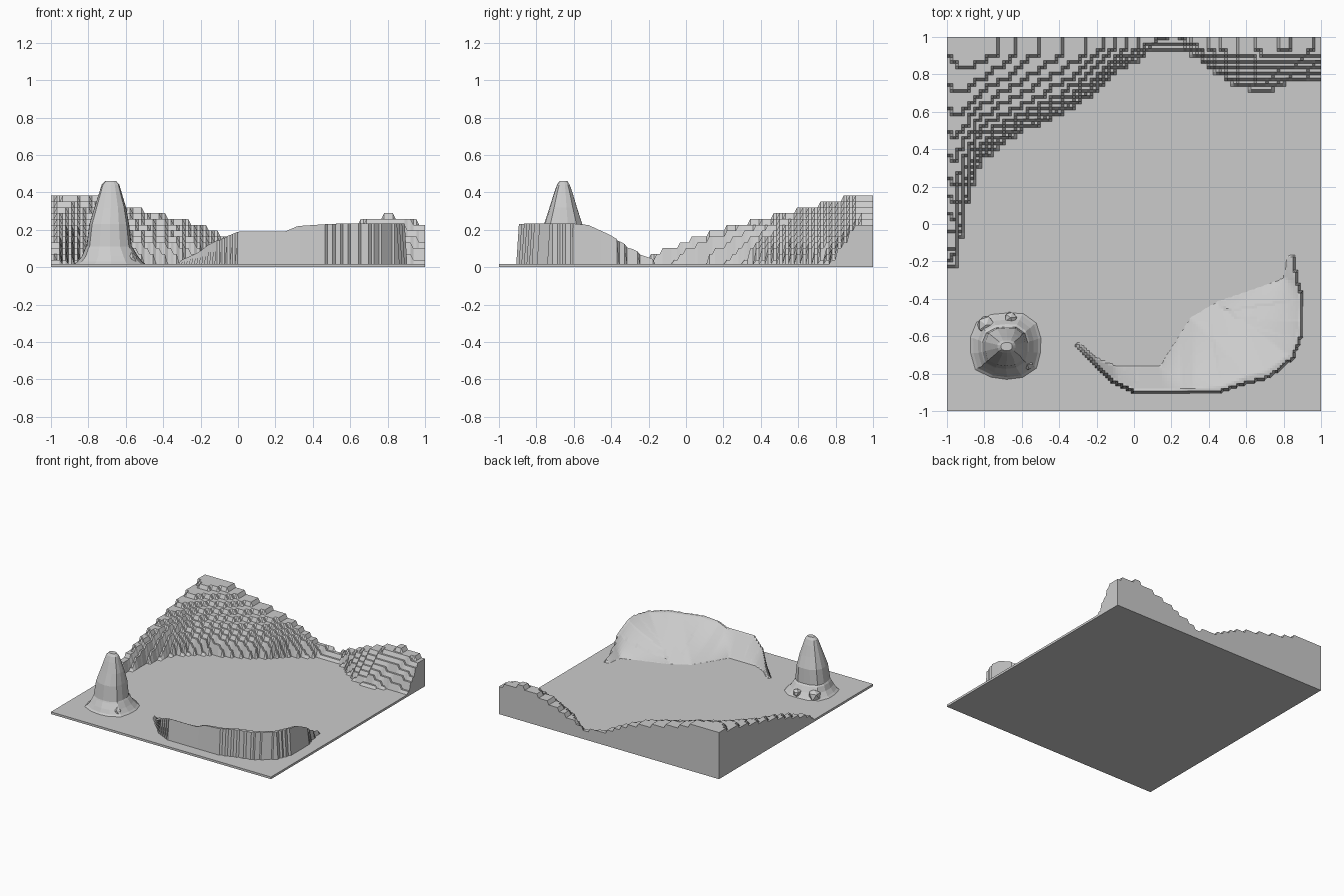
import bpy, bmesh, math, random
from mathutils import Vector
from mathutils.geometry import intersect_point_line

if "Cube" in bpy.data.objects:
    bpy.data.objects.remove(bpy.data.objects["Cube"])

random.seed(4)
BASE = 0.018          # thickness of the flat ground
BLOCK = 1 / 32        # size of the terrace blocks


def lerp_table(table, x):
    if x <= table[0][0]:
        return table[0][1]
    for (x0, v0), (x1, v1) in zip(table, table[1:]):
        if x <= x1:
            return v0 + (v1 - v0) * (x - x0) / (x1 - x0)
    return table[-1][1]


def add_object(name, bm):
    bmesh.ops.recalc_face_normals(bm, faces=bm.faces[:])
    me = bpy.data.meshes.new(name)
    bm.to_mesh(me)
    bm.free()
    ob = bpy.data.objects.new(name, me)
    bpy.context.collection.objects.link(ob)
    return ob


# Terraced hills: foot line, height along the back edge, steepness
FOOT = [(-1, -.24), (-.94, -.21), (-.91, .03), (-.87, .2), (-.82, .34), (-.72, .43),
        (-.6, .51), (-.42, .58), (-.3, .65), (-.2, .72), (-.1, .82), (0, .88), (.1, .94),
        (.25, .94), (.35, .9), (.45, .82), (.55, .75), (.7, .71), (.8, .76), (1, .79)]
BACK = [(-1, .36), (-.87, .39), (-.76, .37), (-.55, .31), (-.4, .275), (-.25, .24),
        (-.1, .17), (.05, .1), (.25, .08), (.4, .14), (.6, .22), (.8, .27), (.88, .26), (1, .22)]
POWER = [(-1, .68), (-.85, .55), (-.6, .4), (-.2, .4), (.2, .6), (.7, .75), (1, .7)]


def hill_height(x, y):
    bx = min(max((math.floor(x / BLOCK) + .5) * BLOCK, -.99), .99)
    by = min((math.floor(y / BLOCK) + .5) * BLOCK, .99)
    foot = lerp_table(FOOT, bx)
    if by <= foot:
        return BASE
    t = min(1, (by - foot) / max(.06, .93 - foot))
    h = lerp_table(BACK, bx) * t ** lerp_table(POWER, bx)
    return max(BASE, round(h / BLOCK) * BLOCK + .008)


# Ground and hills as one solid block
N = 128
bm = bmesh.new()
bmesh.ops.create_grid(bm, x_segments=N, y_segments=N, size=1)
border = [e for e in bm.edges if e.is_boundary]
skirt = bmesh.ops.extrude_edge_only(bm, edges=border)["geom"]
low = {g for g in skirt if isinstance(g, bmesh.types.BMVert)}
for v in bm.verts:
    v.co.z = 0 if v in low else hill_height(v.co.x + .001, v.co.y + .001)
rim = [e for e in bm.edges if e.verts[0] in low and e.verts[1] in low]
bmesh.ops.contextual_create(bm, geom=rim)
add_object("terraced_ground", bm)

# Curved dune: steep outer wall (with crest height), ramp falling to the inner line
OUTER = [Vector(p) for p in [(-.32, -.64, .04), (-.2, -.76, .1), (-.1, -.85, .15), (0, -.895, .19),
         (.25, -.895, .19), (.32, -.895, .22), (.47, -.895, .23), (.6, -.85, .235), (.72, -.82, .235),
         (.85, -.72, .235), (.89, -.62, .235), (.905, -.52, .225), (.9, -.4, .17),
         (.87, -.29, .1), (.85, -.17, .04)]]
INNER = [Vector(p) for p in [(.82, -.17, 0), (.8, -.29, 0), (.6, -.36, 0), (.45, -.41, 0),
         (.3, -.5, 0), (.2, -.66, 0), (.14, -.76, 0), (0, -.76, 0), (-.1, -.76, 0),
         (-.2, -.72, 0), (-.3, -.63, 0)]]


def nearest(path, x, y):
    """Distance to a path in plan, and the path height there."""
    best = (9, 0)
    p = Vector((x, y, 0))
    for a, b in zip(path, path[1:]):
        a2, b2 = Vector((a.x, a.y, 0)), Vector((b.x, b.y, 0))
        t = intersect_point_line(p, a2, b2)[1]
        t = min(max(t, 0), 1)
        best = min(best, ((p - a2.lerp(b2, t)).length, a.z + (b.z - a.z) * t))
    return best


def inside(x, y):
    loop, hit = OUTER + INNER, False
    for a, b in zip(loop, loop[1:] + loop[:1]):
        if (a.y > y) != (b.y > y) and x < a.x + (b.x - a.x) * (y - a.y) / (b.y - a.y):
            hit = not hit
    return hit


def dune_height(x, y):
    if not inside(x, y):
        return BASE - .004
    d_out, crest = nearest(OUTER, x, y)
    d_in = nearest(INNER, x, y)[0]
    return BASE + (crest - BASE) * min(1, 1.08 * d_in / (d_in + d_out + 1e-6))


bm = bmesh.new()
bmesh.ops.create_grid(bm, x_segments=96, y_segments=58, size=1)
for v in bm.verts:
    v.co.x = .3 + v.co.x * .66
    v.co.y = -.535 + v.co.y * .4
    v.co.z = dune_height(v.co.x, v.co.y)
flat = [f for f in bm.faces if all(v.co.z < BASE for v in f.verts)]
bmesh.ops.delete(bm, geom=flat, context='FACES')
add_object("curved_dune", bm)

# Rock spire: squarish rings (z, centre x, centre y, half x, half y)
RINGS = [(.01, -.68, -.65, .2, .19), (.03, -.68, -.65, .175, .17), (.06, -.68, -.655, .15, .15),
         (.1, -.685, -.655, .13, .125), (.11, -.685, -.66, .122, .115), (.23, -.685, -.655, .107, .105),
         (.32, -.68, -.655, .085, .075), (.4, -.68, -.655, .06, .05), (.44, -.68, -.655, .048, .035),
         (.46, -.68, -.655, .03, .022)]
SIDES = 14
jitter = [random.uniform(.94, 1.04) for _ in range(SIDES)]
bm = bmesh.new()
rings = []
for z, cx, cy, rx, ry in RINGS:
    ring = []
    for i in range(SIDES):
        a = math.tau * (i + .5) / SIDES
        c, s = math.cos(a), math.sin(a)
        k = jitter[i] / (abs(c) ** 3 + abs(s) ** 3) ** (1 / 3)
        ring.append(bm.verts.new((cx + rx * c * k, cy + ry * s * k, z)))
    rings.append(ring)
for r0, r1 in zip(rings, rings[1:]):
    for i in range(SIDES):
        j = (i + 1) % SIDES
        bm.faces.new((r0[i], r0[j], r1[j], r1[i]))
bm.faces.new(rings[-1])
bm.faces.new(rings[0][::-1])
add_object("rock_spire", bm)

# Small boulders at the foot of the spire
for i, (x, y, r) in enumerate([(-.79, -.54, .05), (-.66, -.5, .035), (-.57, -.75, .035)]):
    bm = bmesh.new()
    bmesh.ops.create_icosphere(bm, subdivisions=1, radius=r)
    for v in bm.verts:
        v.co = Vector((x, y, .045)) + v.co * random.uniform(.85, 1.1)
        v.co.z = max(v.co.z, .005)
    add_object(f"boulder_{i + 1}", bm)
